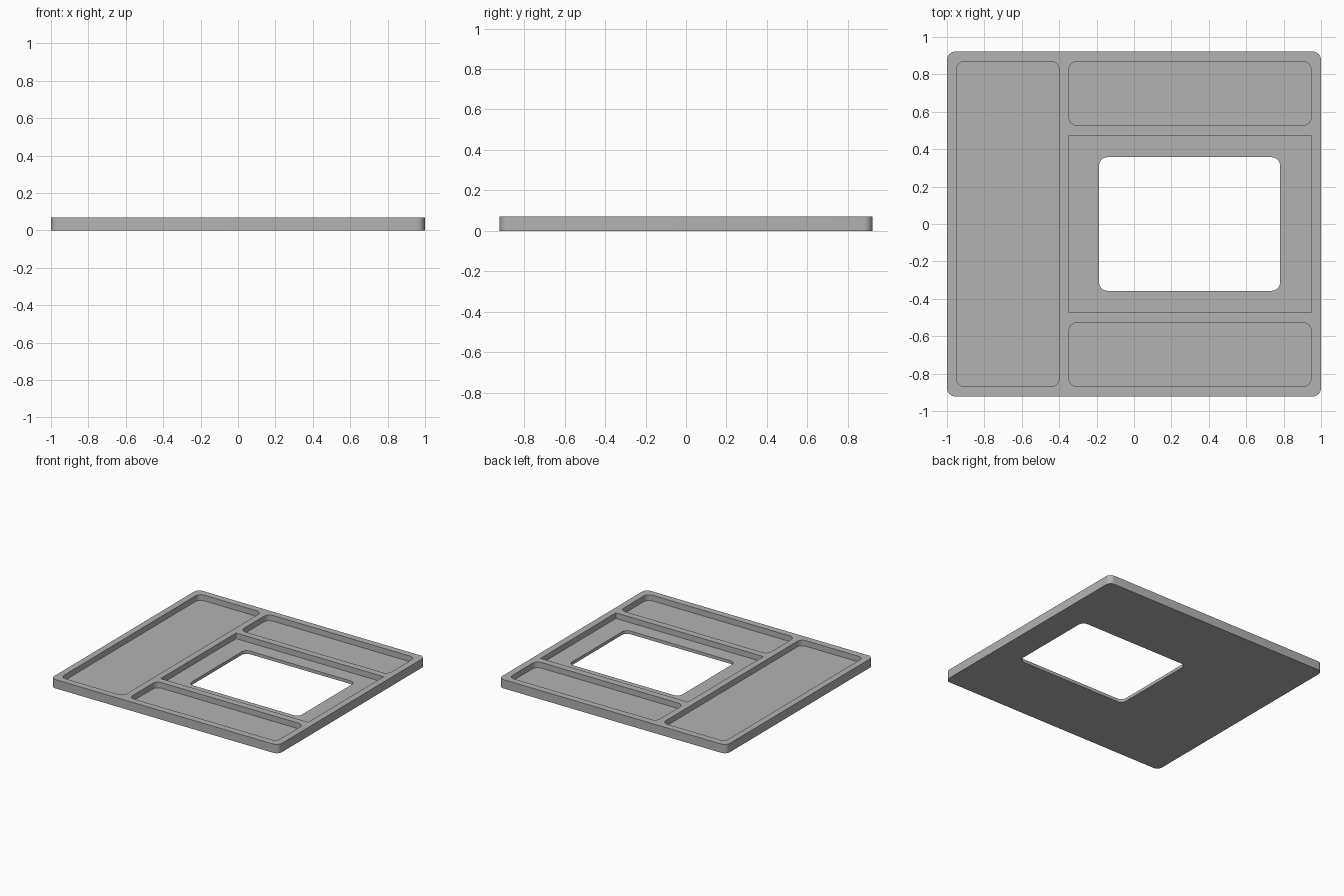
import bpy, bmesh, math

if "Cube" in bpy.data.objects:
    bpy.data.objects.remove(bpy.data.objects["Cube"], do_unlink=True)

HEIGHT = 0.07
FLOOR = 0.025
RADIUS = 0.045

grey = bpy.data.materials.new("plain grey")
grey.use_nodes = True
colour = (0.45, 0.45, 0.45, 1)
grey.diffuse_color = colour
grey.node_tree.nodes["Principled BSDF"].inputs["Base Color"].default_value = colour


def rounded_block(name, x0, x1, y0, y1, z0, z1, radius=0, steps=8):
    """Upright block whose four vertical edges are rounded."""
    outline = []
    corners = [(x1, y1, -1, -1), (x0, y1, 1, -1), (x0, y0, 1, 1), (x1, y0, -1, 1)]
    for i, (x, y, sx, sy) in enumerate(corners):
        if not radius:
            outline.append((x, y))
            continue
        for k in range(steps + 1):
            a = (i + k / steps) * math.pi / 2
            outline.append((x + radius * (sx + math.cos(a)),
                            y + radius * (sy + math.sin(a))))
    bm = bmesh.new()
    base = bm.faces.new([bm.verts.new((x, y, z0)) for x, y in outline])
    top = bmesh.ops.extrude_face_region(bm, geom=[base])["geom"]
    bmesh.ops.translate(bm, vec=(0, 0, z1 - z0),
                        verts=[v for v in top if isinstance(v, bmesh.types.BMVert)])
    bmesh.ops.recalc_face_normals(bm, faces=bm.faces)
    mesh = bpy.data.meshes.new(name)
    bm.to_mesh(mesh)
    bm.free()
    mesh.materials.append(grey)
    obj = bpy.data.objects.new(name, mesh)
    bpy.context.collection.objects.link(obj)
    return obj


# Tray body
tray = rounded_block("tray", -1, 1, -0.922, 0.922, 0, HEIGHT, RADIUS)

# Pockets and the window through the floor
above = HEIGHT + 0.1
cutters = [
    rounded_block("side_pocket", -0.95, -0.40, -0.869, 0.869, FLOOR, above, RADIUS),
    rounded_block("back_pocket", -0.348, 0.947, 0.527, 0.869, FLOOR, above, RADIUS),
    rounded_block("front_pocket", -0.348, 0.947, -0.869, -0.527, FLOOR, above, RADIUS),
    rounded_block("centre_pocket", -0.348, 0.947, -0.473, 0.473, FLOOR, above),
    rounded_block("window", -0.187, 0.781, -0.357, 0.357, -0.1, above, RADIUS),
]
for cutter in cutters:
    cutter.hide_render = True
    cut = tray.modifiers.new(cutter.name, "BOOLEAN")
    cut.operation = "DIFFERENCE"
    cut.solver = "EXACT"
    cut.object = cutter

# Apply the cuts and drop the cutters
bpy.ops.object.select_all(action="DESELECT")
bpy.context.view_layer.objects.active = tray
tray.select_set(True)
for cutter in cutters:
    bpy.ops.object.modifier_apply(modifier=cutter.name)
    bpy.data.objects.remove(cutter, do_unlink=True)

bpy.ops.object.shade_smooth_by_angle(angle=math.radians(30))
